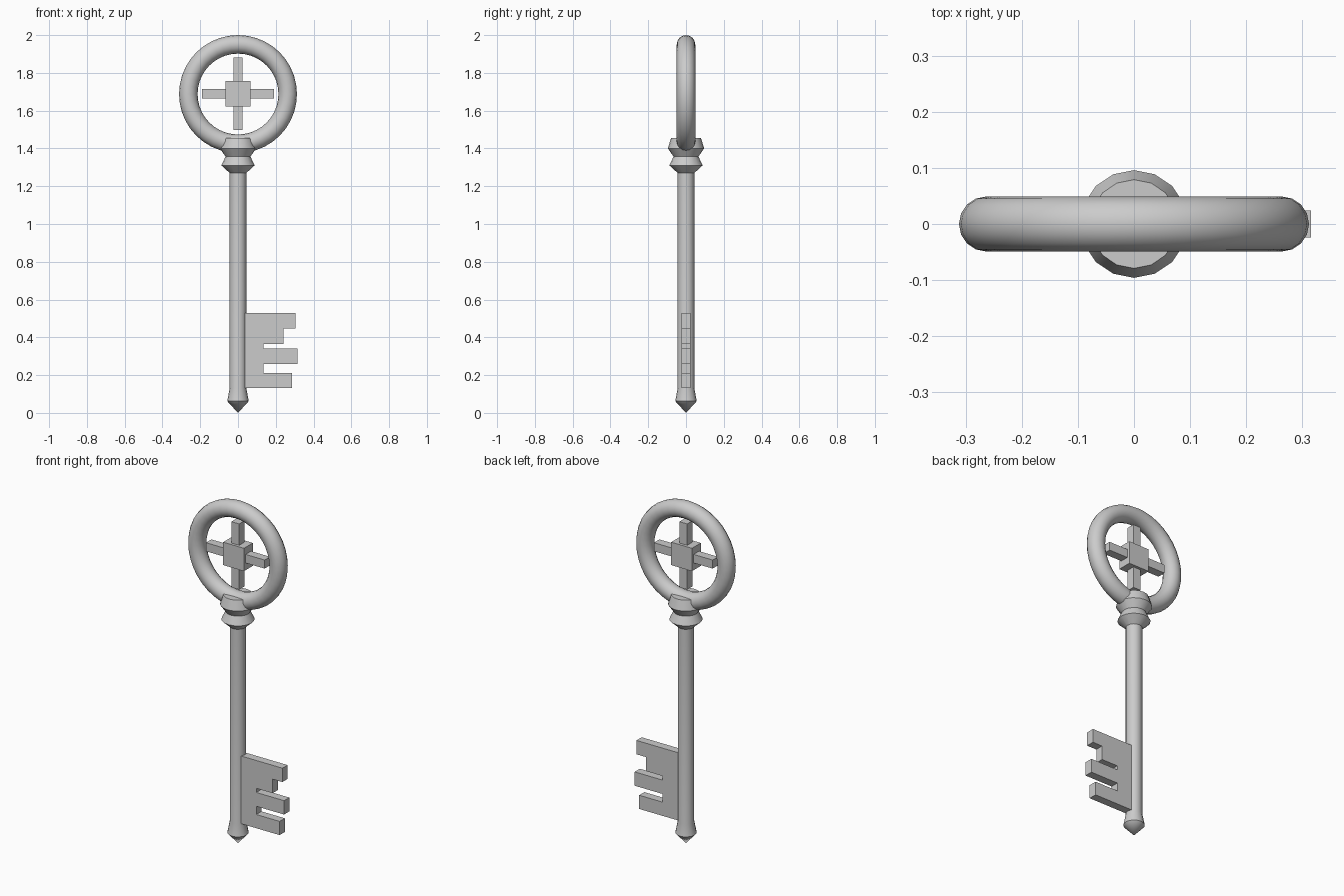
import bpy, bmesh, math

if "Cube" in bpy.data.objects:
    bpy.data.objects.remove(bpy.data.objects["Cube"])

HEAD_Z = 1.688


def finish(name, bm, smooth=False):
    bmesh.ops.recalc_face_normals(bm, faces=bm.faces)
    mesh = bpy.data.meshes.new(name)
    bm.to_mesh(mesh)
    bm.free()
    obj = bpy.data.objects.new(name, mesh)
    bpy.context.collection.objects.link(obj)
    if smooth:
        bpy.ops.object.select_all(action='DESELECT')
        obj.select_set(True)
        bpy.context.view_layer.objects.active = obj
        bpy.ops.object.shade_smooth_by_angle(angle=math.radians(30))
    return obj


def lathe(name, profile, sides=16):
    """Revolve (radius, z) points around the z axis."""
    bm = bmesh.new()
    verts = [bm.verts.new((r, 0, z)) for r, z in profile]
    edges = [bm.edges.new(pair) for pair in zip(verts, verts[1:])]
    bmesh.ops.spin(bm, geom=verts + edges, cent=(0, 0, 0), axis=(0, 0, 1),
                   angle=math.tau, steps=sides)
    bmesh.ops.remove_doubles(bm, verts=bm.verts, dist=1e-5)
    return finish(name, bm, True)


def box(name, size, z):
    bm = bmesh.new()
    bmesh.ops.create_cube(bm, size=1)
    bmesh.ops.scale(bm, vec=size, verts=bm.verts)
    bmesh.ops.translate(bm, vec=(0, 0, z), verts=bm.verts)
    return finish(name, bm)


# Round bow of the key
bpy.ops.mesh.primitive_torus_add(location=(0, 0, HEAD_Z), rotation=(math.pi / 2, 0, 0),
                                 major_radius=0.263, minor_radius=0.049,
                                 major_segments=40, minor_segments=16)
bow = bpy.context.object
bow.name = "bow_ring"
bpy.ops.object.shade_smooth_by_angle(angle=math.radians(40))

# Floating cross inside the bow
box("cross_upright", (0.05, 0.05, 0.384), HEAD_Z + 0.002)
box("cross_bar", (0.38, 0.05, 0.05), HEAD_Z + 0.002)
box("cross_centre", (0.134, 0.082, 0.134), HEAD_Z + 0.002)

# Shaft with pointed tip, and stepped collar under the bow
lathe("shaft", [(0, 0), (0.057, 0.062), (0.044, 0.13), (0.044, 1.30), (0, 1.30)])
lathe("collar", [(0, 1.27), (0.044, 1.27), (0.088, 1.31), (0.066, 1.357),
                 (0.096, 1.40), (0.079, 1.456), (0, 1.456)])

# Toothed bit
outline = [(0.02, 0.132), (0.286, 0.132), (0.286, 0.212), (0.135, 0.212),
           (0.135, 0.26), (0.315, 0.26), (0.315, 0.341), (0.135, 0.341),
           (0.135, 0.365), (0.241, 0.365), (0.241, 0.447), (0.304, 0.447),
           (0.304, 0.528), (0.02, 0.528)]
bm = bmesh.new()
face = bm.faces.new([bm.verts.new((x, -0.024, z)) for x, z in outline])
new = bmesh.ops.extrude_face_region(bm, geom=[face])["geom"]
bmesh.ops.translate(bm, vec=(0, 0.048, 0),
                    verts=[v for v in new if isinstance(v, bmesh.types.BMVert)])
if not face.is_valid or len(bm.faces) < len(outline) + 2:
    bm.faces.new([v for v in bm.verts if v.co.y < 0])
finish("bit", bm)
